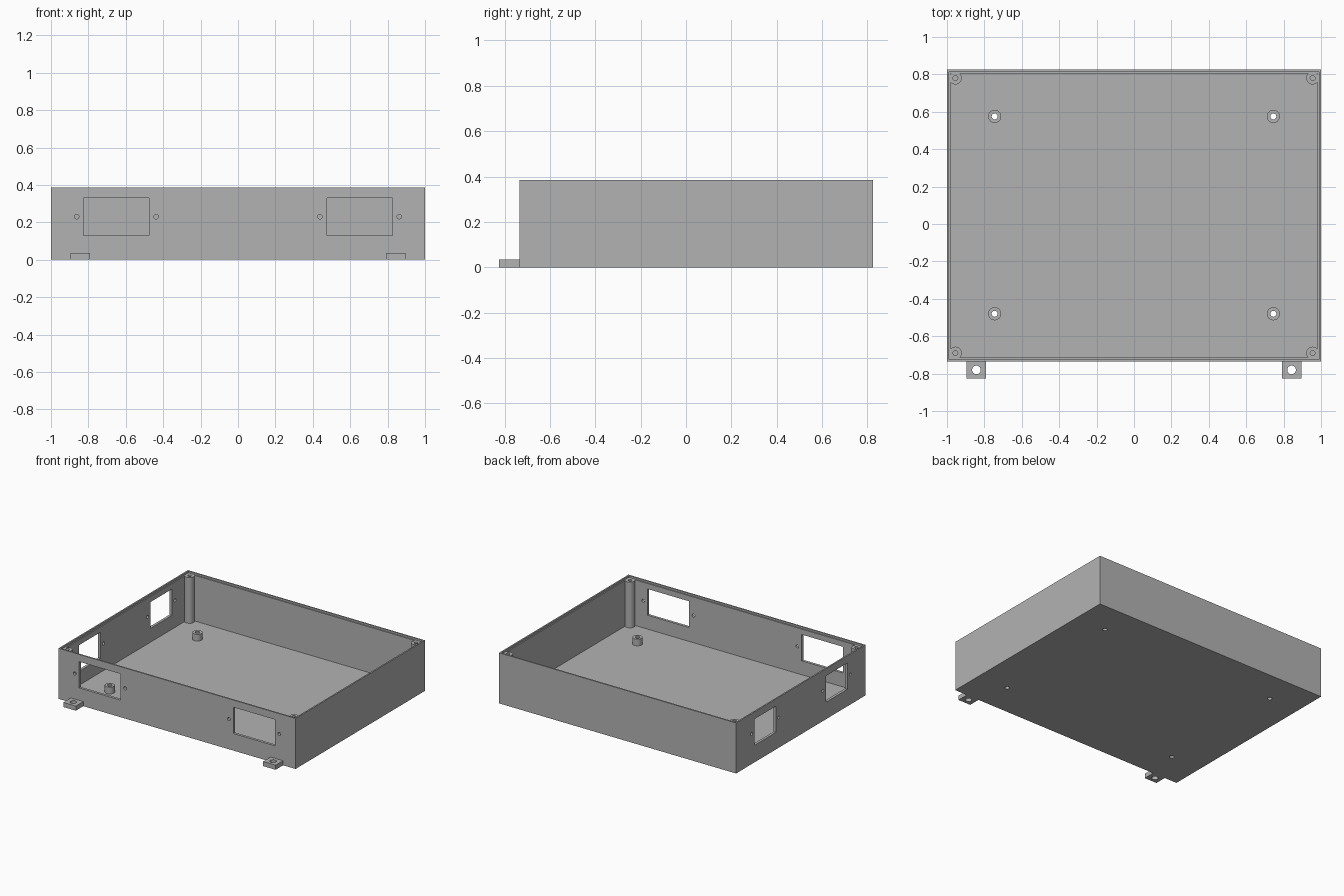
import bpy
import math

cube = bpy.data.objects.get("Cube")
if cube:
    bpy.data.objects.remove(cube, do_unlink=True)

grey = bpy.data.materials.new("plain grey")
grey.use_nodes = True
grey.diffuse_color = (0.45, 0.45, 0.45, 1)
grey.node_tree.nodes["Principled BSDF"].inputs["Base Color"].default_value = grey.diffuse_color


def box(name, x, y, z):
    """Box from (low, high) ranges on each axis."""
    bpy.ops.mesh.primitive_cube_add(size=1, location=[sum(r) / 2 for r in (x, y, z)])
    ob = bpy.context.object
    ob.name = name
    ob.scale = [r[1] - r[0] for r in (x, y, z)]
    bpy.ops.object.transform_apply(location=True, rotation=True, scale=True)
    ob.data.materials.append(grey)
    return ob


def cylinder(name, center, radius, length, axis="Z"):
    turn = {"X": (0, math.pi / 2, 0), "Y": (math.pi / 2, 0, 0), "Z": (0, 0, 0)}[axis]
    bpy.ops.mesh.primitive_cylinder_add(vertices=32, radius=radius, depth=length,
                                        location=center, rotation=turn)
    ob = bpy.context.object
    ob.name = name
    bpy.ops.object.transform_apply(location=True, rotation=True, scale=True)
    ob.data.materials.append(grey)
    return ob


def cut(target, cutter):
    """Subtract the cutter from the target and discard the cutter."""
    mod = target.modifiers.new("cut", "BOOLEAN")
    mod.operation = "DIFFERENCE"
    mod.solver = "EXACT"
    mod.object = cutter
    bpy.context.view_layer.objects.active = target
    bpy.ops.object.modifier_apply(modifier=mod.name)
    bpy.data.objects.remove(cutter, do_unlink=True)


def finish(ob):
    bpy.ops.object.select_all(action="DESELECT")
    ob.select_set(True)
    bpy.context.view_layer.objects.active = ob
    bpy.ops.object.shade_smooth_by_angle(angle=math.radians(30))


FRONT, BACK, TOP = -0.735, 0.825, 0.385
FLOOR, LEDGE = 0.024, 0.372
WALL, LIP = 0.02, 0.011
WINDOW_Z = (0.13, 0.33)
SIDES = (("left", 1), ("right", -1))

# Open tray with a thin raised lip around the rim
tray = box("tray", (-1, 1), (FRONT, BACK), (0, TOP))
for inset, bottom in ((WALL, FLOOR), (LIP, LEDGE)):
    cut(tray, box("cavity", (inset - 1, 1 - inset), (FRONT + inset, BACK - inset),
                  (bottom, TOP + 0.1)))

# Two windows with screw holes in the front wall
for mid in (-0.65, 0.65):
    cut(tray, box("window", (mid - 0.175, mid + 0.175), (FRONT - 0.03, FRONT + 0.03), WINDOW_Z))
    for side in (-1, 1):
        cut(tray, cylinder("hole", (mid + side * 0.212, FRONT, 0.23), 0.012, 0.06, "Y"))

# Two narrower windows with screw holes in the right wall
for mid in (0.475, -0.385):
    cut(tray, box("window", (-1.03, -0.97), (mid - 0.13, mid + 0.13), WINDOW_Z))
    for side in (-1, 1):
        cut(tray, cylinder("hole", (-1, mid + side * 0.165, 0.23), 0.012, 0.06, "X"))

for side_name, s in SIDES:
    # Corner screw posts with blind holes
    for end, y in (("front", FRONT + 0.045), ("back", BACK - 0.045)):
        x = s * 0.955
        post = cylinder(f"corner_post_{end}_{side_name}", (x, y, (LEDGE + 0.01) / 2),
                        0.034, LEDGE - 0.01)
        cut(post, cylinder("hole", (x, y, LEDGE), 0.013, 0.4))
        finish(post)

    # Standoffs with holes that go on through the floor
    for end, y in (("front", -0.48), ("back", 0.575)):
        x = s * 0.745
        standoff = cylinder(f"standoff_{end}_{side_name}", (x, y, 0.0475), 0.035, 0.055)
        for part in (standoff, tray):
            cut(part, cylinder("hole", (x, y, 0.04), 0.016, 0.2))
        finish(standoff)

    # Mounting tabs at the foot of the front wall
    mid = s * 0.8425
    tab = box(f"mounting_tab_{side_name}", (mid - 0.0525, mid + 0.0525),
              (-0.825, FRONT), (0, 0.035))
    cut(tab, cylinder("hole", (mid, -0.78, 0.02), 0.023, 0.1))
    finish(tab)

finish(tray)
